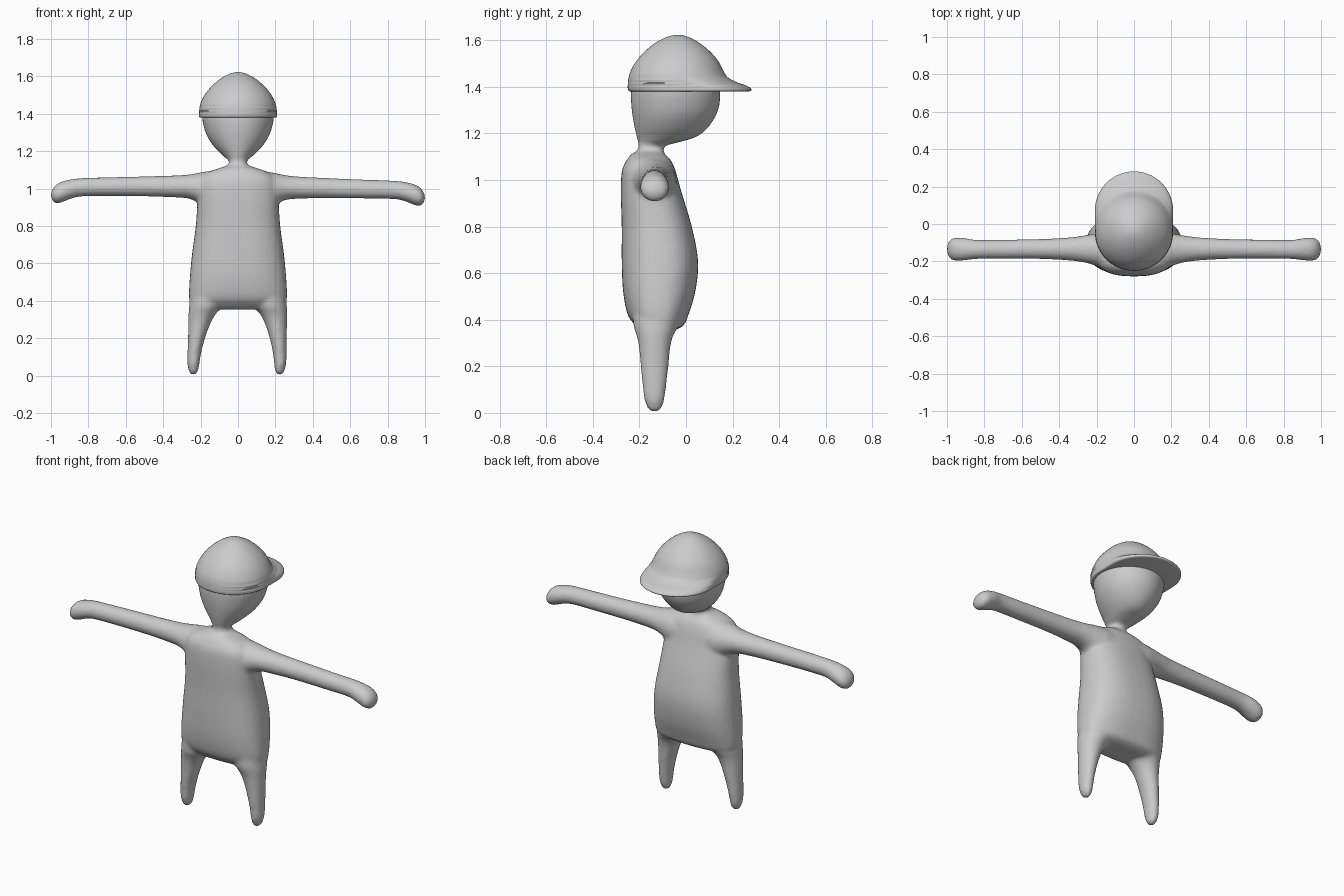
import bpy, bmesh, math
from mathutils import Vector

if "Cube" in bpy.data.objects:
    bpy.data.objects.remove(bpy.data.objects["Cube"])

grey = bpy.data.materials.new("plain grey")
grey.diffuse_color = (0.6, 0.6, 0.6, 1)
grey.use_nodes = True
grey.node_tree.nodes["Principled BSDF"].inputs["Base Color"].default_value = grey.diffuse_color


def spline(rows, steps=4):
    """Smoothly resample a list of equal-length rows."""
    out = []
    for i in range(len(rows) - 1):
        a, b = rows[max(i - 1, 0)], rows[i]
        c, d = rows[i + 1], rows[min(i + 2, len(rows) - 1)]
        for s in range(steps):
            t = s / steps
            out.append([q + t * (r - p) / 2 + t * t * (2 * p - 5 * q + 4 * r - w) / 2
                        + t ** 3 * (3 * q - p - 3 * r + w) / 2
                        for p, q, r, w in zip(a, b, c, d)])
    return out + [list(rows[-1])]


def loft(bm, rows, place, power=2.0, n=40):
    """Capped tube; each row is (station, u min, u max, v min, v max)."""
    rings = []
    for s, u0, u1, v0, v1 in spline(rows):
        ring = []
        for k in range(n):
            c, d = math.cos(2 * math.pi * k / n), math.sin(2 * math.pi * k / n)
            u = (u0 + u1) / 2 + (u1 - u0) / 2 * math.copysign(abs(c) ** (2 / power), c)
            v = (v0 + v1) / 2 + (v1 - v0) / 2 * math.copysign(abs(d) ** (2 / power), d)
            ring.append(bm.verts.new(place(s, u, v)))
        rings.append(ring)
    for a, b in zip(rings, rings[1:]):
        for k in range(n):
            bm.faces.new((a[k], a[(k + 1) % n], b[(k + 1) % n], b[k]))
    bm.faces.new(rings[0][::-1])
    bm.faces.new(rings[-1])


def finish(name, bm):
    bmesh.ops.recalc_face_normals(bm, faces=bm.faces)
    me = bpy.data.meshes.new(name)
    bm.to_mesh(me)
    bm.free()
    me.materials.append(grey)
    me.shade_smooth()
    ob = bpy.data.objects.new(name, me)
    bpy.context.collection.objects.link(ob)
    return ob


def upright(z, x, y):
    return Vector((x, y, z))


body = bmesh.new()

# torso and neck
torso = [(z, -w, w, y0, y1) for z, w, y0, y1 in (
    (.355, .21, -.19, -.05), (.375, .25, -.215, -.01), (.42, .262, -.25, .01),
    (.52, .258, -.27, .04), (.65, .246, -.276, .052), (.8, .226, -.276, .025),
    (.95, .215, -.28, -.02), (1.04, .205, -.275, -.045), (1.085, .165, -.255, -.065),
    (1.11, .10, -.235, -.09), (1.13, .05, -.207, -.098), (1.17, .046, -.203, -.09))]
loft(body, torso, upright, 2.5)

# egg-shaped head with a flatter back
head = [(z, -w, w, y0, y1) for z, w, y0, y1 in (
    (1.145, .04, -.20, -.10), (1.165, .068, -.207, -.02), (1.185, .09, -.212, .045),
    (1.22, .125, -.22, .09), (1.27, .16, -.229, .125), (1.32, .18, -.235, .143),
    (1.39, .192, -.235, .147), (1.46, .175, -.21, .13), (1.53, .11, -.14, .06))]
loft(body, head, upright)

for side in (1, -1):
    # arms, ending in drooping mitten hands
    lift = .008 if side < 0 else -.006

    def along(s, y, z, side=side, lift=lift):
        return Vector((side * s, y, z + lift * min(1, s * 1.4)))
    arm = [(.05, -.25, -.04, .86, 1.11), (.14, -.245, -.04, .88, 1.095),
           (.2, -.225, -.05, .915, 1.085), (.26, -.207, -.06, .943, 1.073),
           (.35, -.195, -.072, .95, 1.066), (.5, -.187, -.08, .953, 1.06),
           (.7, -.187, -.084, .953, 1.053), (.84, -.187, -.085, .95, 1.048),
           (.9, -.194, -.076, .936, 1.04), (.95, -.197, -.073, .916, 1.027),
           (.98, -.188, -.082, .916, 1.006), (.996, -.163, -.105, .937, .98),
           (1.0, -.145, -.125, .95, .967)]
    loft(body, arm, along)

    # tapering legs
    def down(z, x, y, side=side):
        return Vector((side * x - .008 * max(0, 1 - z / .35), y, z))
    leg = [(.004, .225, .24, -.145, -.125), (.02, .208, .253, -.165, -.105),
           (.06, .2, .264, -.18, -.092), (.12, .192, .265, -.187, -.084),
           (.2, .173, .264, -.195, -.075), (.28, .145, .264, -.202, -.067),
           (.33, .118, .264, -.212, -.055), (.37, .085, .262, -.225, -.035),
           (.43, .06, .255, -.23, -.03)]
    loft(body, leg, down, n=24)

# fuse the limbs, torso and head into one soft skin
skin = finish("body", body)
fuse = skin.modifiers.new("fuse", 'REMESH')
fuse.mode = 'VOXEL'
fuse.voxel_size = .011
fuse.use_smooth_shade = True
soft = skin.modifiers.new("soften", 'SMOOTH')
soft.factor = .5
soft.iterations = 5

# cap: dome flowing into a rounded brim
cap = bmesh.new()
crown = [(z, -w, w, y0, y1) for z, w, y0, y1 in (
    (1.38, .2, -.24, .27), (1.384, .208, -.247, .28), (1.394, .209, -.25, .278),
    (1.407, .208, -.25, .255), (1.422, .207, -.249, .212), (1.442, .204, -.246, .178),
    (1.47, .195, -.237, .16), (1.51, .173, -.214, .139), (1.55, .139, -.179, .105),
    (1.585, .098, -.137, .063), (1.61, .055, -.092, .02), (1.621, .022, -.058, -.014),
    (1.623, .004, -.04, -.032))]


def capped(z, x, y):
    # keep the outline round at the back and full at the brim
    row = min(crown, key=lambda r: abs(r[0] - z))
    mid, half = (row[3] + row[4]) / 2, row[2]
    reach = max(0, (row[4] - row[3]) / 2 - half)
    t = (y - mid) / max((row[4] - row[3]) / 2, 1e-4)
    t = max(-1, min(1, t))
    side = math.sqrt(max(0, 1 - t * t))
    v = abs(y - mid) - reach
    full = half * math.sqrt(max(0, 1 - (v / half) ** 2)) if 0 < v < half else half
    return Vector((x * min(1.25, full / max(half * side, 1e-4)) if v < half else x, y, z))


loft(cap, crown, capped, 2.0, 64)
cap_ob = finish("cap", cap)
bpy.context.view_layer.objects.active = cap_ob
cap_ob.select_set(True)
bpy.ops.object.shade_smooth_by_angle(angle=math.radians(50))
